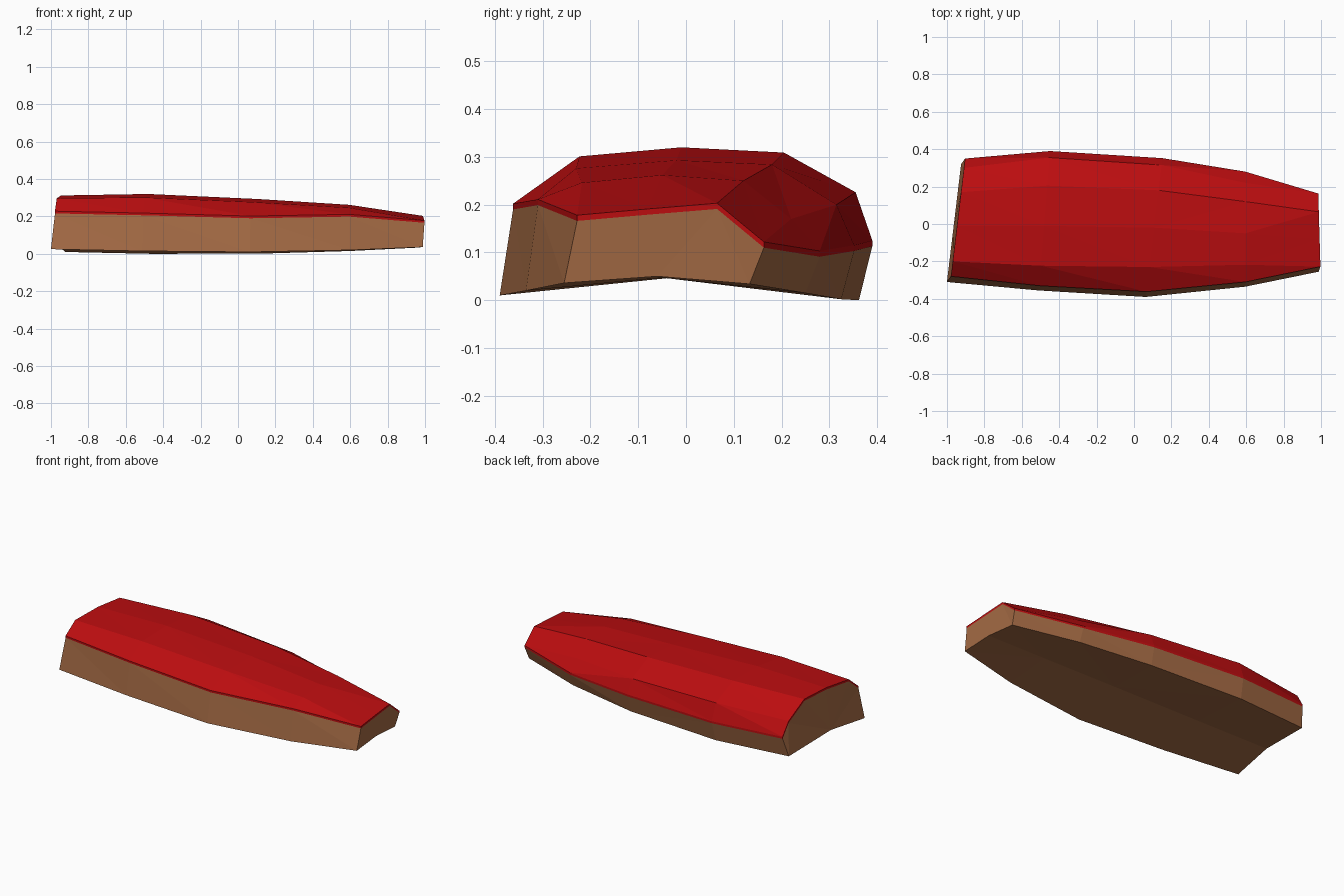
import bpy, bmesh

if "Cube" in bpy.data.objects:
    bpy.data.objects.remove(bpy.data.objects["Cube"])

def material(name, rgb):
    m = bpy.data.materials.new(name)
    m.diffuse_color = (*rgb, 1)
    m.use_nodes = True
    m.node_tree.nodes["Principled BSDF"].inputs["Base Color"].default_value = m.diffuse_color
    return m

RED = material("red cover", (0.5, 0.004, 0.005))
BROWN = material("warm brown", (0.37, 0.145, 0.058))
THICK = 0.012     # visible thickness of the red cover

# Cross-sections: centre x, slant (dx/dy), shift of the underside in x,
# cover points (y, z) front rim -> back rim, underside points back -> groove -> front
SECTIONS = [
    (-0.945, 0.12, -0.018,
     [(-.28, .228), (-.20, .297), (-.01, .312), (.17, .305), (.30, .215), (.35, .135)],
     [(.32, .010), (-.03, .050), (-.31, .025)]),
    (-0.48, 0.08, -0.005,
     [(-.33, .218), (-.223, .301), (-.01, .320), (.205, .309), (.355, .226), (.39, .125)],
     [(.362, .000), (-.035, .048), (-.355, .015)]),
    (0.11, 0.12, 0.0,
     [(-.362, .202), (-.23, .276), (-.02, .293), (.18, .284), (.315, .200), (.352, .115)],
     [(.325, .002), (-.04, .046), (-.39, .010)]),
    (0.595, 0.0, 0.0,
     [(-.31, .211), (-.218, .246), (-.05, .262), (.12, .250), (.22, .170), (.28, .103)],
     [(.25, .015), (-.05, .047), (-.335, .020)]),
    (0.99, -0.03, -0.010,
     [(-.228, .178), (-.228, .178), (-.08, .191), (.065, .203), (.163, .122), (.163, .122)],
     [(.133, .034), (-.06, .050), (-.255, .036)]),
]

def place(section, pts, shift=0.0, drop=0.0):
    x, slant = section[:2]
    return [(x + slant * y + shift, y, z - drop) for y, z in pts]

def loft(name, rows, mat, end_faces):
    """Skin open rows of points, then add faces on the first and last row."""
    bm = bmesh.new()
    grid = [[bm.verts.new(p) for p in row] for row in rows]
    for a, b in zip(grid, grid[1:]):
        for i in range(len(a) - 1):
            bm.faces.new((a[i], a[i + 1], b[i + 1], b[i]))
    for row in (grid[0], grid[-1]):
        for idx in end_faces:
            bm.faces.new([row[i] for i in idx])
    bmesh.ops.remove_doubles(bm, verts=bm.verts, dist=0.0005)
    bmesh.ops.recalc_face_normals(bm, faces=bm.faces)
    # creased quads are split into flat triangles
    bmesh.ops.triangulate(bm, faces=[f for f in bm.faces if len(f.verts) >= 4])
    me = bpy.data.meshes.new(name)
    bm.to_mesh(me)
    bm.free()
    me.materials.append(mat)
    ob = bpy.data.objects.new(name, me)
    bpy.context.collection.objects.link(ob)
    # an open shell: make sure its faces point outwards
    if sum(p.normal.z * p.area for p in me.polygons) * (1 if mat is RED else -1) < 0:
        me.flip_normals()
    return ob

# Red cover: top surface with a thin skirt all round
cover = []
for s in SECTIONS:
    top, low = place(s, s[3]), place(s, s[3], drop=THICK)
    cover.append([low[0]] + top + [low[-1]] + low[-2:0:-1])
n = len(SECTIONS[0][3])
# the row continues under the cover only to close the end strips
low_index = [0] + list(range(2 * n - 1, n + 1, -1)) + [n + 1]
strips = [(low_index[i], i + 1, i + 2, low_index[i + 1]) for i in range(n - 1)]
loft("red_cover", cover, RED, strips)

# Brown body: sides, grooved underside and both ends, meeting the cover's skirt
body = []
for s in SECTIONS:
    low = place(s, s[3], drop=THICK)
    body.append([low[-1]] + place(s, s[4], s[2]) + [low[0]] + low[1:-1])
row_len = len(body[0])
loft("brown_body", body, BROWN, [tuple(range(row_len))])
